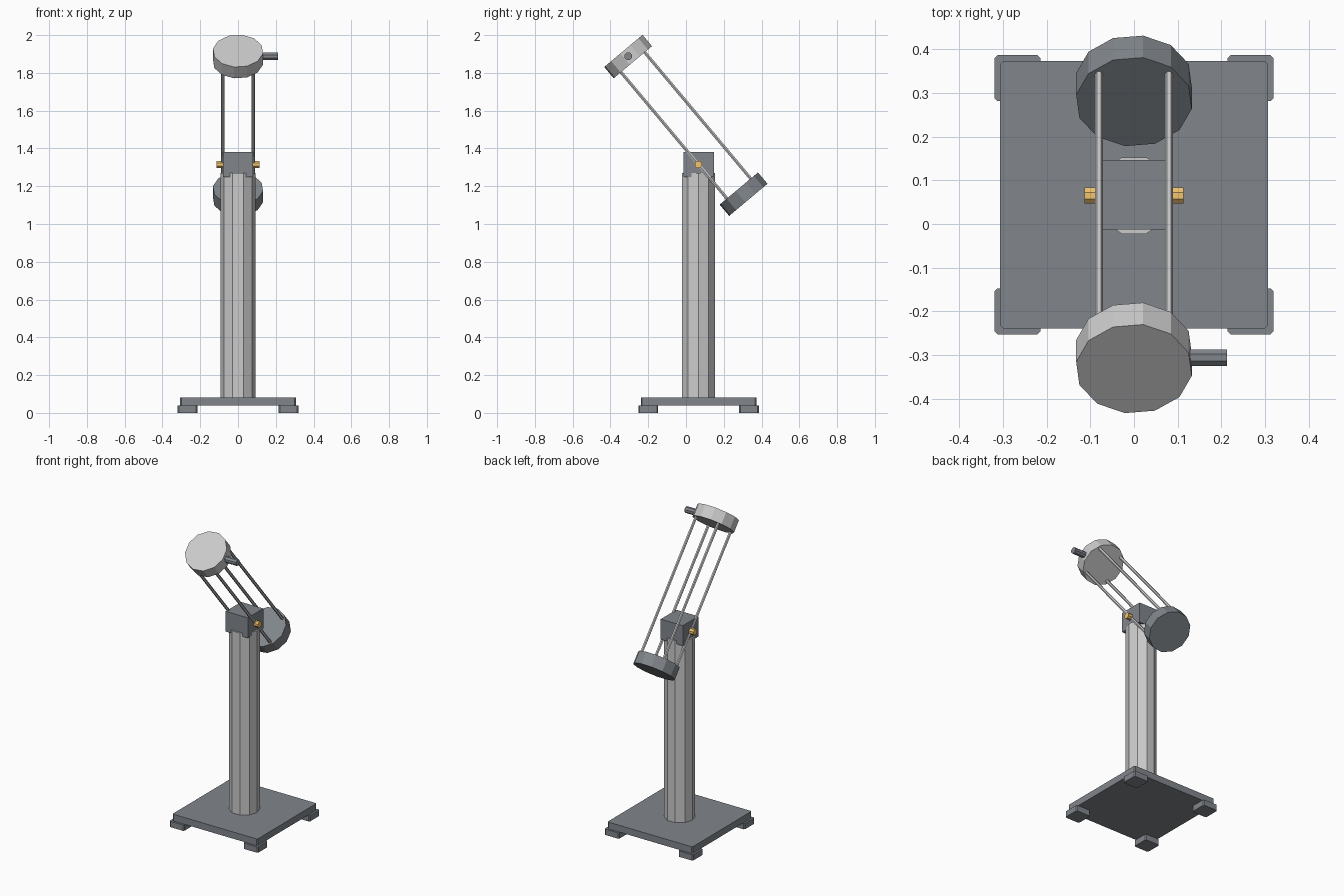
import bpy, bmesh, math
from mathutils import Matrix, Vector

if "Cube" in bpy.data.objects:
    bpy.data.objects.remove(bpy.data.objects["Cube"])

CY = 0.067                      # depth centre of the stand
TILT = math.radians(40)         # tube lean towards the front


def material(name, rgb):
    m = bpy.data.materials.new(name)
    m.diffuse_color = (*rgb, 1)
    m.use_nodes = True
    m.node_tree.nodes["Principled BSDF"].inputs["Base Color"].default_value = m.diffuse_color
    return m


def finish(name, bm, mat=None):
    bmesh.ops.recalc_face_normals(bm, faces=bm.faces[:])
    me = bpy.data.meshes.new(name)
    bm.to_mesh(me)
    bm.free()
    ob = bpy.data.objects.new(name, me)
    bpy.context.collection.objects.link(ob)
    if mat:
        me.materials.append(mat)
    return ob


def prism(name, sides, r, z0, z1, frame, phase=0.0, mat=None):
    """Flat-sided cylinder along the local z axis of frame."""
    bm = bmesh.new()
    ring = [bm.verts.new((r * math.cos(a), r * math.sin(a), z0))
            for a in (math.radians(phase) + math.tau * i / sides for i in range(sides))]
    face = bm.faces.new(ring)
    new = bmesh.ops.extrude_face_region(bm, geom=[face], use_keep_orig=True)["geom"]
    bmesh.ops.translate(bm, vec=(0, 0, z1 - z0),
                        verts=[v for v in new if isinstance(v, bmesh.types.BMVert)])
    bm.transform(frame)
    return finish(name, bm, mat)


def block(name, centre, size, mat, chamfer=0.0):
    """Box with optional chamfer on its upright edges."""
    bm = bmesh.new()
    bmesh.ops.create_cube(bm, size=1)
    bm.transform(Matrix.Translation(centre) @ Matrix.Diagonal((*size, 1)))
    if chamfer:
        upright = [e for e in bm.edges
                   if abs(e.verts[0].co.z - e.verts[1].co.z) > 1e-4]
        bmesh.ops.bevel(bm, geom=upright, offset=chamfer, segments=1,
                        affect='EDGES', profile=0.5)
    return finish(name, bm, mat)


brass = material("brass", (0.9, 0.55, 0.15))
slate = material("slate", (0.22, 0.24, 0.26))

# Base plate on four feet
block("base_plate", (0, CY, 0.06), (0.614, 0.612, 0.044), slate, 0.007)
for sx in (-1, 1):
    for sy in (-1, 1):
        block("foot", (sx * 0.267, CY + sy * 0.267, 0.019), (0.105, 0.105, 0.038), slate, 0.007)

# Ten-sided column and head block
prism("column", 10, 0.092, 0.08, 1.27, Matrix.Translation((0, CY - 0.002, 0)))
block("head_block", (0, CY, 1.314), (0.16, 0.16, 0.132), slate)

# Pivot pins either side of the head
along_x = Matrix.Rotation(math.pi / 2, 4, 'Y')
pivot = Matrix.Translation((0, CY - 0.002, 1.315)) @ along_x
for s in (-1, 1):
    prism("pivot_pin", 8, 0.02, s * 0.07, s * 0.113, pivot, 22.5, brass)

# Tilted open tube: two end discs joined by four rods
length = 0.958
tube = Matrix.Translation((0, 0.308, 1.154)) @ Matrix.Rotation(TILT, 4, 'X')
prism("lower_disc", 12, 0.134, -0.034, 0.044, tube, 21, slate)
prism("upper_disc", 12, 0.134, length - 0.041, length + 0.037, tube, 21)
for sx in (-1, 1):
    for sy in (-1, 1):
        rod = tube @ Matrix.Translation((sx * 0.08, sy * 0.082, 0))
        prism("rod", 6, 0.0095, 0.025, length - 0.025, rod)

# Eyepiece on the right of the upper disc
top = tube @ Vector((0, 0, length))
prism("eyepiece", 8, 0.0205, 0.125, 0.213,
      Matrix.Translation((0, top.y + 0.002, top.z)) @ along_x, 22.5, slate)
